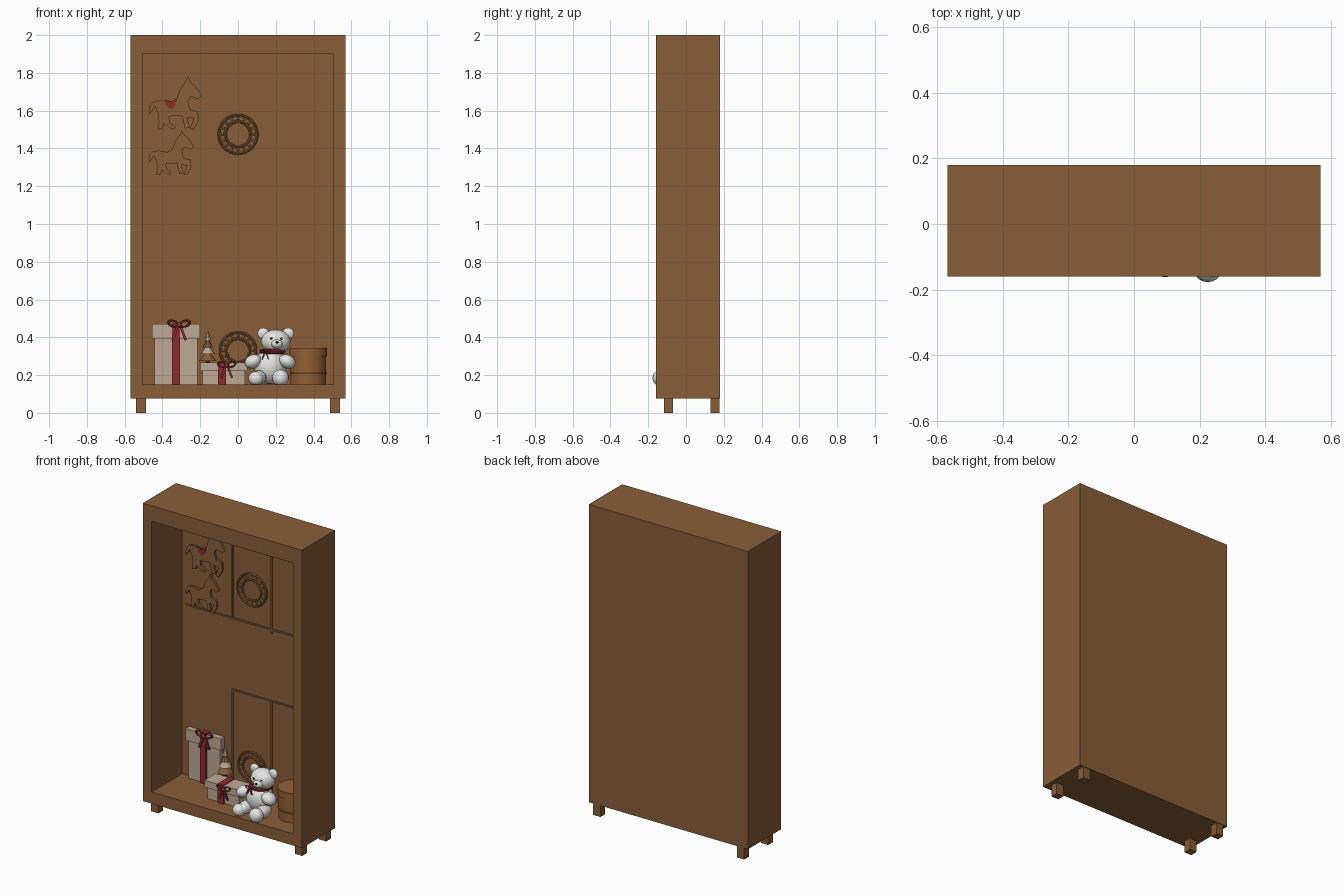
import bpy
import bmesh
import math
from mathutils import Matrix, Vector

default_cube = bpy.data.objects.get("Cube")
if default_cube:
    bpy.data.objects.remove(default_cube, do_unlink=True)


def make_material(name, red, green, blue):
    material = bpy.data.materials.new(name)
    material.use_nodes = True
    colour = (red, green, blue, 1)
    material.diffuse_color = colour
    shader = next(n for n in material.node_tree.nodes if n.type == "BSDF_PRINCIPLED")
    shader.inputs["Base Color"].default_value = colour
    return material


WOOD = make_material("warm brown wood", .25, .11, .04)
TAN = make_material("honey wood", .29, .115, .036)
CREAM = make_material("cream paper", .52, .40, .30)
RED = make_material("ribbon red", .27, .025, .03)
WHITE = make_material("plush white", .78, .78, .77)
DARK = make_material("dark brown", .03, .015, .01)
BACK = .15  # inner face of the back panel


def finish(name, bm, material, smooth=False):
    bmesh.ops.recalc_face_normals(bm, faces=bm.faces)
    mesh = bpy.data.meshes.new(name)
    bm.to_mesh(mesh)
    bm.free()
    mesh.materials.append(material)
    part = bpy.data.objects.new(name, mesh)
    bpy.context.collection.objects.link(part)
    if smooth:
        bpy.ops.object.select_all(action="DESELECT")
        part.select_set(True)
        bpy.context.view_layer.objects.active = part
        bpy.ops.object.shade_smooth_by_angle()
    return part


def box(name, low, high, material, tilt=0):
    low, high = Vector(low), Vector(high)
    bm = bmesh.new()
    place = Matrix.Translation((low + high) / 2) @ Matrix.Rotation(tilt, 4, "Y")
    bmesh.ops.create_cube(bm, size=1, matrix=place @ Matrix.Diagonal((*(high - low), 1)))
    return finish(name, bm, material)


def ball(name, centre, radii, material, tilt=0):
    bm = bmesh.new()
    place = Matrix.Translation(centre) @ Matrix.Rotation(tilt, 4, "Y")
    bmesh.ops.create_uvsphere(bm, u_segments=20, v_segments=12, radius=1,
                              matrix=place @ Matrix.Diagonal((*radii, 1)))
    return finish(name, bm, material, True)


def cone(name, centre, base, top, height, material, sides=32, facing=False):
    bm = bmesh.new()
    turn = Matrix.Rotation(math.pi / 2, 4, "X") if facing else Matrix()
    bmesh.ops.create_cone(bm, cap_ends=True, segments=sides, radius1=base, radius2=top,
                          depth=height, matrix=Matrix.Translation(centre) @ turn)
    return finish(name, bm, material, sides > 12)


def ring(name, centre, major, minor, material, facing=True, scale=(1, 1, 1), tilt=0):
    bpy.ops.mesh.primitive_torus_add(major_segments=32, minor_segments=8,
                                     major_radius=major, minor_radius=minor)
    part = bpy.context.object
    part.name = name
    turn = Matrix.Rotation(math.pi / 2, 4, "X") if facing else Matrix()
    part.data.transform(Matrix.Translation(centre) @ Matrix.Rotation(tilt, 4, "Y")
                        @ Matrix.Diagonal((*scale, 1)) @ turn)
    part.data.materials.append(material)
    bpy.ops.object.shade_smooth_by_angle()
    return part


def cutout(name, points, origin, scale, depth, material, front=BACK):
    """Flat silhouette extruded forward from the plane y = front."""
    bm = bmesh.new()
    verts = [bm.verts.new((origin[0] + x * scale, front, origin[1] + z * scale))
             for x, z in points]
    face = bm.faces.new(verts)
    extruded = bmesh.ops.extrude_face_region(bm, geom=[face])["geom"]
    moved = [v for v in extruded if isinstance(v, bmesh.types.BMVert)]
    bmesh.ops.translate(bm, verts=moved, vec=(0, -depth, 0))
    return finish(name, bm, material)


# Cabinet: one block with an inset, hollowed front
bm = bmesh.new()
bmesh.ops.create_cube(bm, size=1, matrix=Matrix.Translation((0, .01, 1.0375))
                      @ Matrix.Diagonal((1.138, .34, 1.925, 1)))
front = min(bm.faces, key=lambda f: f.calc_center_median().y)
bmesh.ops.inset_region(bm, faces=[front], thickness=.09)
for vert in front.verts:
    vert.co.z = 1.9 if vert.co.z > 1 else .15
cavity = bmesh.ops.extrude_discrete_faces(bm, faces=[front])["faces"][0]
bmesh.ops.translate(bm, verts=cavity.verts, vec=(0, BACK + .16, 0))
finish("cabinet_shell", bm, WOOD)

# Feet
for side, label in ((-1, "right"), (1, "left")):
    for y, place in ((-.092, "front"), (.153, "back")):
        x = side * .514
        box(f"{place}_{label}_foot", (x - .026, y - .024, 0), (x + .026, y + .024, .08), WOOD)

# Thin dividers on the back panel
for name, left, right, bottom, top in (
        ("upper_shelf", -.479, .479, 1.25, 1.26),
        ("upper_right_divider", -.147, -.138, 1.26, 1.9),
        ("upper_left_divider", .134, .143, 1.23, 1.9),
        ("lower_shelf", -.145, .479, .788, .797),
        ("lower_right_divider", -.145, -.136, .15, .79),
        ("lower_left_divider", .134, .143, .15, .79)):
    box(name, (left, BACK - .007, bottom), (right, BACK + .01, top), WOOD)

# Carved horses
HORSE = [(0, 17), (1, 26), (5, 30), (12, 31), (22, 29), (28, 33), (31, 42), (36, 49),
         (39, 55), (42, 49), (46, 46), (53, 36), (49, 32), (42, 35), (39, 30), (41, 22),
         (49, 20), (50, 11), (45, 2), (41, 3), (45, 13), (38, 14), (41, 4), (36, 3),
         (33, 16), (20, 15), (21, 9), (27, 4), (23, 2), (15, 8), (14, 3), (9, 2),
         (10, 10), (9, 18), (6, 25), (3, 20)]
cutout("upper_horse", HORSE, (-.472, 1.49), .0053, .014, WOOD)
cutout("lower_horse", HORSE, (-.472, 1.25), .0045, .014, WOOD)
SADDLE = [(-3, 2), (0, 1), (3, 2), (2, -1), (0, -3), (-2, -1)]
cutout("red_saddle", SADDLE, (-.355, 1.638), .011, .006, RED, BACK - .013)

# Display plates with raised rims and beading
for label, z, size in (("upper", 1.475, .107), ("lower", .33, .1)):
    cone(f"{label}_plate", (0, BACK - .004, z), size, size, .012, WOOD, facing=True)
    for part, share in (("rim", .95), ("inner_rim", .62)):
        ring(f"{label}_plate_{part}", (0, BACK - .01, z), size * share, .007, WOOD)
    for step in range(16):
        angle = step * math.tau / 16
        spot = (math.cos(angle) * size * .77, BACK - .01, z + math.sin(angle) * size * .77)
        ball(f"{label}_plate_bead", spot, (.007, .005, .007), WOOD)


def bow(name, x, y, z, size):
    for side in (-1, 1):
        ring(f"{name}_loop", (x + side * size * .6, y, z + size * .15), size * .5, size * .15,
             RED, scale=(1, 1, .6), tilt=-side * .35)
        tail = x + side * size * .4
        box(f"{name}_tail", (tail - size * .13, y - .005, z - size * 1.6),
            (tail + size * .13, y + .005, z), RED, -side * .35)
    ball(f"{name}_knot", (x, y - .005, z), (size * .25, .014, size * .25), RED)


def gift(name, x, half, front, back, top, lid, ribbon):
    box(f"{name}_box", (x - half, front, .15), (x + half, back, top), CREAM)
    box(f"{name}_lid", (x - half - .014, front - .01, top - lid),
        (x + half + .014, back, top), CREAM)
    box(f"{name}_ribbon", (ribbon - .021, front - .014, .15),
        (ribbon + .021, back, top + .004), RED)


# Wrapped gifts
gift("tall_gift", -.328, .113, .122, BACK, .47, .075, -.328)
bow("tall_gift_bow", -.312, .1, .465, .052)
gift("low_gift", -.075, .112, -.045, .06, .268, .045, -.085)
bow("low_gift_bow", -.06, -.062, .25, .042)

# Little frosted tree
cone("tree_trunk", (-.16, .1, .22), .012, .012, .14, DARK, 8)
for level in range(4):
    cone("tree_tier", (-.16, .1, .3 + level * .036), .048 - level * .01, .004, .05,
         (WOOD, CREAM)[level % 2], 9)

# Banded round box
cone("round_box", (.372, .045, .225), .094, .094, .15, TAN)
cone("round_box_lid", (.372, .045, .32), .1, .1, .045, TAN)
ring("round_box_band", (.372, .045, .21), .094, .005, TAN, facing=False)

# Plush bear, sitting
X = .17
ball("bear_body", (X, -.02, .245), (.085, .075, .092), WHITE)
ball("bear_head", (X + .03, -.03, .378), (.078, .066, .063), WHITE)
ball("bear_muzzle", (X + .036, -.088, .365), (.03, .025, .024), WHITE)
ball("bear_nose", (X + .037, -.111, .374), (.009, .006, .006), DARK)
for side in (-1, 1):
    ball("bear_ear", (X + .03 + side * .066, -.02, .42), (.031, .018, .031), WHITE)
    ball("bear_eye", (X + .033 + side * .027, -.09, .393), (.006, .005, .006), DARK)
    ball("bear_arm", (X + side * .09, -.055, .272), (.046, .045, .036), WHITE, side * .45)
    ball("bear_leg", (X + side * .06, -.075, .188), (.04, .07, .037), WHITE)
ball("bear_right_foot", (X - .075, -.125, .182), (.04, .037, .038), WHITE)
ball("bear_left_foot", (X + .055, -.135, .185), (.044, .042, .044), WHITE)
ring("bear_scarf", (X + .012, -.025, .325), .058, .012, RED, facing=False)
bow("bear_scarf_bow", X - .025, -.09, .322, .025)
